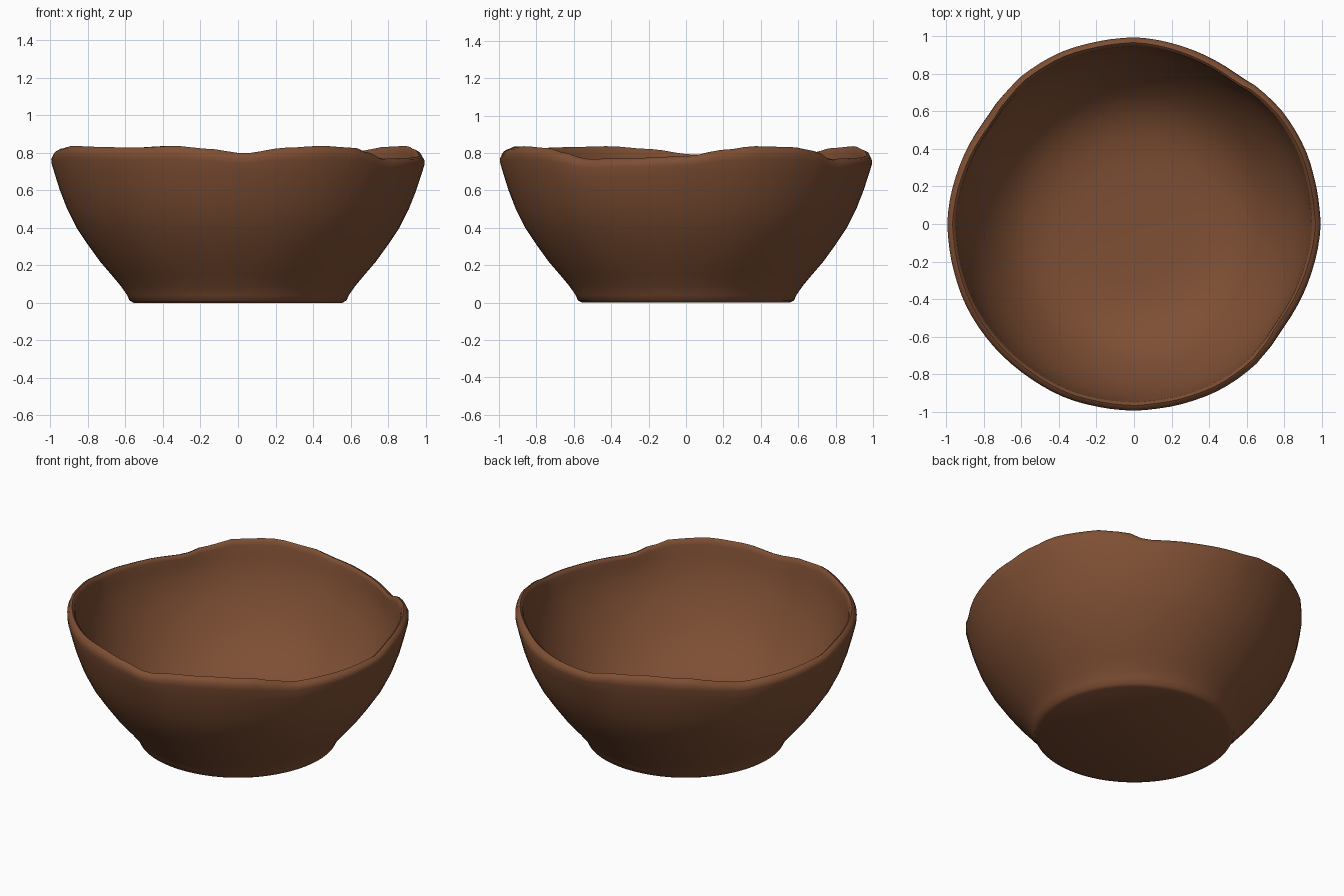
import bpy, bmesh, math

if "Cube" in bpy.data.objects:
    bpy.data.objects.remove(bpy.data.objects["Cube"])

# Brown clay colour
clay = bpy.data.materials.new("brown_clay")
clay.diffuse_color = (0.21, 0.078, 0.034, 1)
clay.use_nodes = True
clay.node_tree.nodes["Principled BSDF"].inputs["Base Color"].default_value = clay.diffuse_color

# Hand-made rim: (angle in degrees, height)
RIM = [(0, .785), (12, .82), (22, .84), (36, .835), (46, .815), (55, .77), (70, .775), (88, .785),
       (100, .82), (112, .84), (126, .83), (136, .80), (145, .77), (160, .78), (178, .795),
       (192, .825), (205, .84), (220, .835), (235, .83), (250, .84), (260, .825), (272, .80),
       (285, .83), (297, .84), (310, .83), (318, .80), (325, .77), (342, .775), (360, .785)]

# Body profile (radius, height); heights are stretched to the local rim
OUTER = [(.555, 0), (.578, .012), (.59, .04), (.625, .09), (.675, .15), (.735, .22),
         (.80, .31), (.86, .40), (.91, .50), (.95, .61), (.975, .70), (.993, .77)]
LIP = [(.995, .80), (.985, .825), (.967, .836), (.955, .825), (.948, .80)]
INNER = [(.94, .74), (.915, .63), (.875, .52), (.825, .42), (.76, .32),
         (.68, .225), (.58, .15), (.45, .105), (.3, .09), (.15, .085)]
PROFILE = OUTER + LIP + INNER
SEG = 96


def rim_height(deg):
    for (a, h), (b, k) in zip(RIM, RIM[1:]):
        if a <= deg <= b:
            t = (deg - a) / (b - a)
            t = t * t * (3 - 2 * t)
            return h + (k - h) * t


bm = bmesh.new()
rings = []
for r, z in PROFILE:
    ring = []
    w = max(0, (z - .45) / .39) ** 2          # influence of the uneven rim
    for i in range(SEG):
        deg = 360 * i / SEG
        drop = .84 - rim_height(deg)
        # diagonals pull in where the rim dips
        diag = abs(math.sin(math.radians(2 * deg)))
        rr = r * (1 - w * drop * .55 * diag)
        a = math.radians(deg)
        ring.append(bm.verts.new((rr * math.cos(a), rr * math.sin(a), z - w * drop)))
    rings.append(ring)
for lo, hi in zip(rings, rings[1:]):
    for i in range(SEG):
        j = (i + 1) % SEG
        bm.faces.new((lo[i], lo[j], hi[j], hi[i]))


# Underside and inner floor
def close(ring, z, flip):
    c = bm.verts.new((0, 0, z))
    for i in range(SEG):
        f = (ring[i], ring[(i + 1) % SEG], c)
        bm.faces.new(f[::-1] if flip else f)


close(rings[0], 0, True)
close(rings[-1], .083, False)
bmesh.ops.recalc_face_normals(bm, faces=bm.faces[:])
mesh = bpy.data.meshes.new("bowl")
bm.to_mesh(mesh)
bm.free()
mesh.materials.append(clay)
bowl = bpy.data.objects.new("bowl", mesh)
bpy.context.collection.objects.link(bowl)
bpy.context.view_layer.objects.active = bowl
bowl.select_set(True)
bpy.ops.object.shade_smooth_by_angle(angle=math.radians(50))
